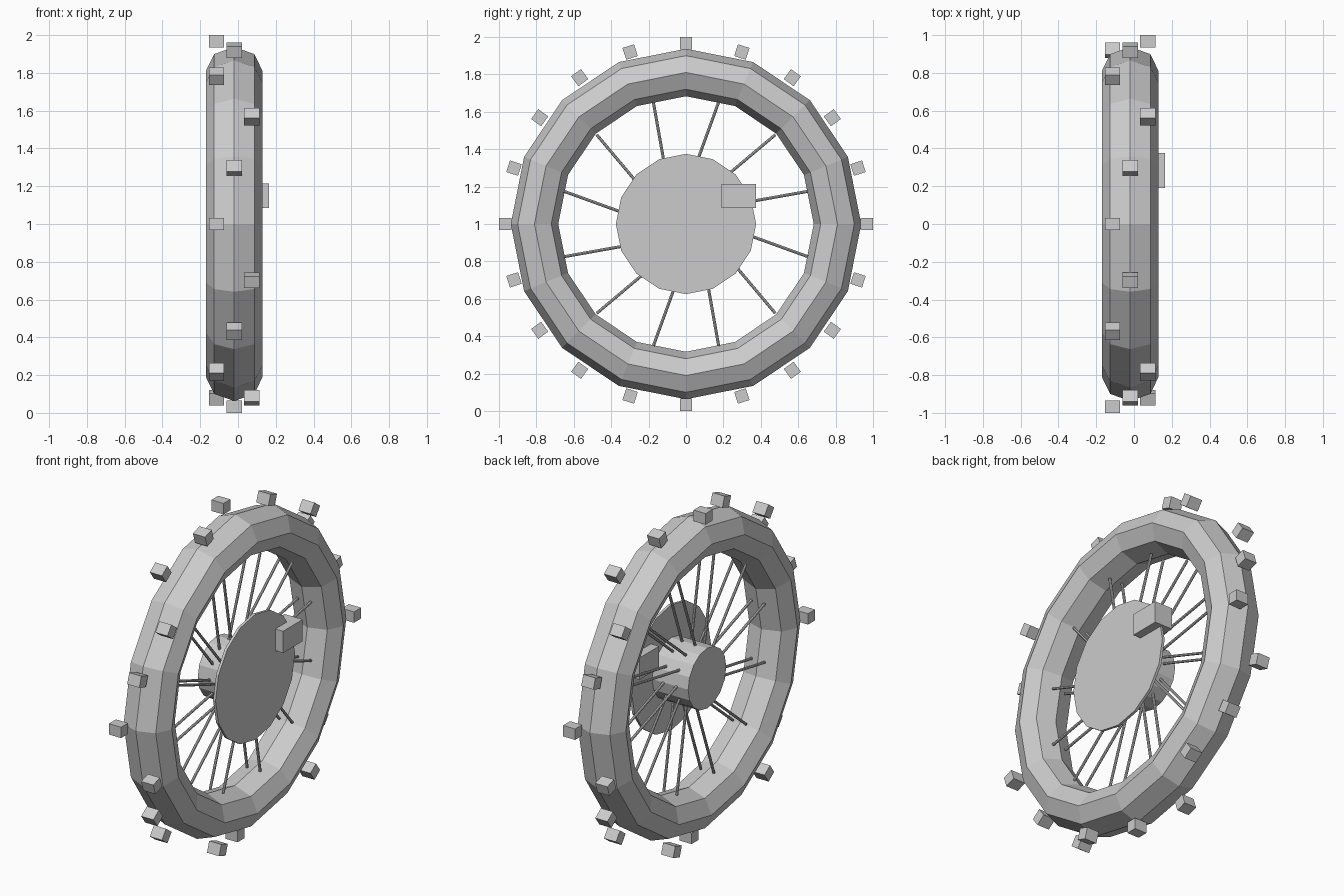
import bpy
import math
from mathutils import Matrix, Vector

cube = bpy.data.objects.get("Cube")
if cube:
    bpy.data.objects.remove(cube, do_unlink=True)

grey = bpy.data.materials.new("plain_grey")
grey.use_nodes = True
GREY = (0.6, 0.6, 0.6, 1)
grey.diffuse_color = GREY
grey.node_tree.nodes["Principled BSDF"].inputs["Base Color"].default_value = GREY

MID = -0.02                     # centre plane of the wheel
AXLE = Vector((MID, 0, 1))


def finish(name):
    ob = bpy.context.object
    ob.name = name
    ob.data.materials.append(grey)
    return ob


def radial(angle, radius, x):
    """Point at an angle from straight up, turning toward the back."""
    return Vector((x, radius * math.sin(angle), 1 + radius * math.cos(angle)))


def rod(name, start, end, radius, sides):
    axis = end - start
    bpy.ops.mesh.primitive_cylinder_add(
        vertices=sides, radius=radius, depth=axis.length,
        location=(start + end) / 2,
        rotation=axis.to_track_quat('Z', 'Y').to_euler())
    return finish(name)


def drum(name, x0, x1, radius):
    bpy.ops.mesh.primitive_cylinder_add(
        vertices=16, radius=radius, depth=x1 - x0,
        location=((x0 + x1) / 2, 0, 1), rotation=(0, math.pi / 2, 0))
    return finish(name)


def block(name, centre, size, turn=0):
    bpy.ops.mesh.primitive_cube_add(size=1, location=centre, rotation=(turn, 0, 0))
    ob = finish(name)
    ob.data.transform(Matrix.Diagonal((*size, 1)))
    return ob


# Tyre: low-poly ring, slightly wider than it is deep
bpy.ops.mesh.primitive_torus_add(
    major_segments=16, minor_segments=8, major_radius=0.81, minor_radius=0.127,
    location=AXLE, rotation=(0, math.pi / 2, 0))
tyre = finish("tyre")
tyre.data.transform(Matrix.Diagonal((1, 1, 0.15 / 0.127, 1)))

# Tread knobs: three staggered rows
for i in range(20):
    t = math.tau * i / 20
    x = MID + (i % 3 - 1) * 0.093
    block(f"tread_knob_{i + 1}", radial(t, 0.967, x), (0.08, 0.065, 0.066), -t)

# Hub, brake disc and caliper
drum("hub", -0.14, 0.1, 0.18)
drum("brake_disc", 0.098, 0.114, 0.375)
block("brake_caliper", (0.105, 0.283, 1.15), (0.12, 0.185, 0.13))

# Spokes: two rows, each leaning round the hub
for side, x in (("right", -0.062), ("left", 0.024)):
    for i in range(12):
        t = math.tau * i / 12
        rod(f"{side}_spoke_{i + 1}", radial(t, 0.17, x),
            radial(t + math.radians(15), 0.675, x), 0.008, 8)
